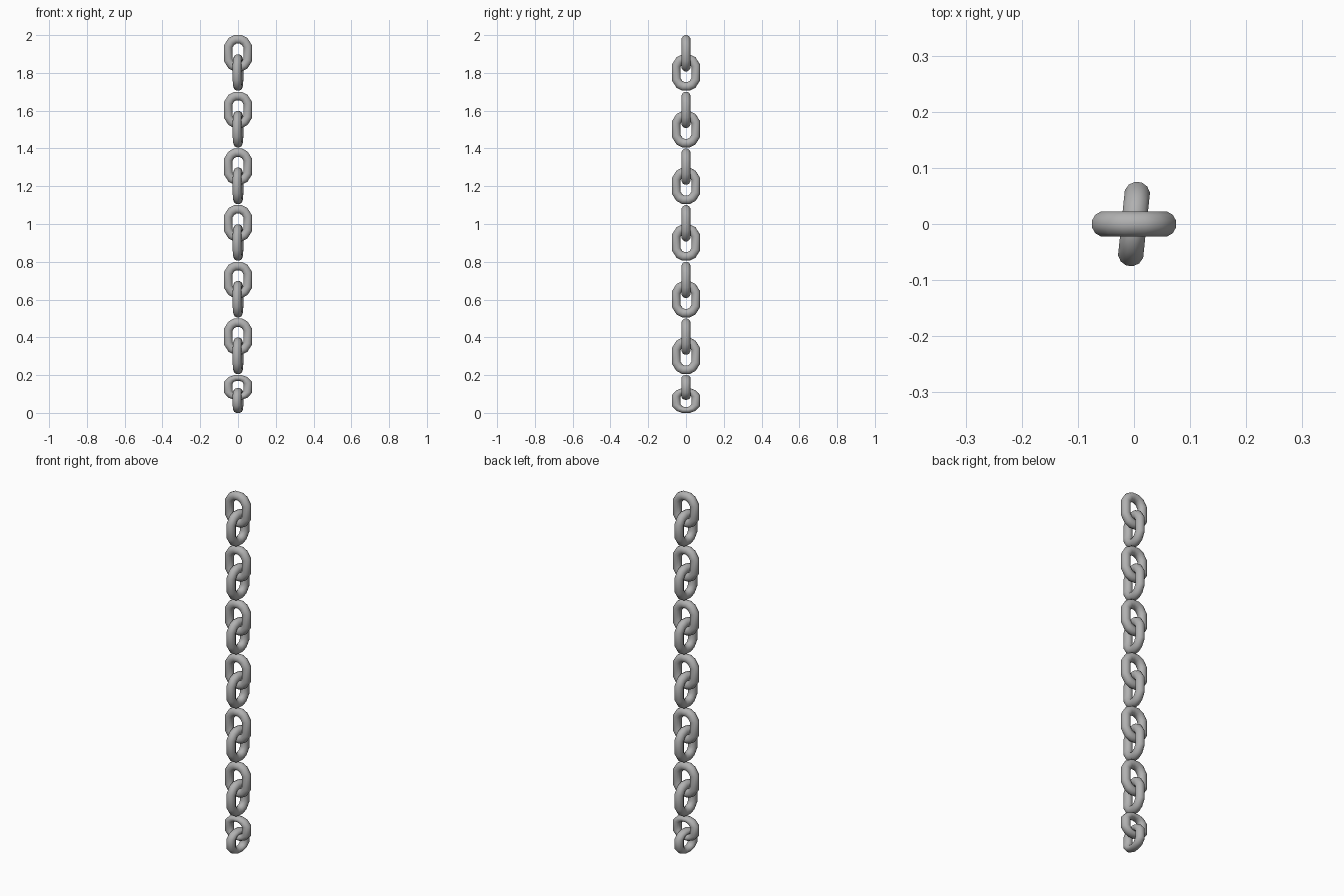
import bpy, bmesh, math
from mathutils import Matrix

old = bpy.data.objects.get("Cube")
if old:
    bpy.data.objects.remove(old)

# Light grey steel
steel = bpy.data.materials.new("grey steel")
steel.use_nodes = True
COLOUR = (0.44, 0.44, 0.44, 1)
steel.diffuse_color = COLOUR
steel.node_tree.nodes["Principled BSDF"].inputs["Base Color"].default_value = COLOUR

HALF_W, HALF_H, TUBE = 0.0525, 0.0735, 0.0225
SIDES = 12
BENDS = [math.radians(a) for a in (15, 50, 75)]


def rounded_loop(offset):
    """Corners of the link's faceted centre line, pushed outward by offset."""
    reach = (HALF_W + offset) / math.cos(BENDS[0])
    straight = HALF_H - HALF_W
    quarter = [(reach * math.cos(a), straight + reach * math.sin(a)) for a in BENDS]
    top = quarter + [(-x, z) for x, z in reversed(quarter)]
    return top + [(-x, -z) for x, z in top]


def link_mesh(stretch):
    """Round tube swept along the faceted loop."""
    bm = bmesh.new()
    radius = TUBE / math.cos(math.pi / SIDES)
    loops = []
    for i in range(SIDES):
        a = (i + 0.5) * math.tau / SIDES
        loops.append([bm.verts.new((x, radius * math.sin(a), z * stretch))
                      for x, z in rounded_loop(radius * math.cos(a))])
    for i, loop in enumerate(loops):
        after = loops[(i + 1) % SIDES]
        for j in range(len(loop)):
            k = (j + 1) % len(loop)
            bm.faces.new((loop[j], loop[k], after[k], after[j]))
    bmesh.ops.recalc_face_normals(bm, faces=bm.faces)
    mesh = bpy.data.meshes.new("link")
    bm.to_mesh(mesh)
    bm.free()
    mesh.materials.append(steel)
    return mesh


def add_link(name, z, turn, stretch):
    mesh = link_mesh(stretch)
    mesh.transform(Matrix.Translation((0, 0, z)) @ Matrix.Rotation(turn, 4, "Z"))
    obj = bpy.data.objects.new(name, mesh)
    bpy.context.collection.objects.link(obj)
    obj.select_set(True)
    bpy.context.view_layer.objects.active = obj


# Seven interlocked pairs; the lowest pair is shorter
bpy.ops.object.select_all(action="DESELECT")
PAIR = 0.294
for n in range(7):
    top = 2 - 0.3 * n
    stretch = 1 if n < 6 else 0.2 / PAIR
    half = (HALF_H + TUBE) * stretch
    add_link(f"front_link_{n + 1}", top - half, 0, stretch)
    add_link(f"cross_link_{n + 1}", top - PAIR * stretch + half, math.radians(84), stretch)

bpy.ops.object.shade_smooth_by_angle(angle=math.radians(40))
